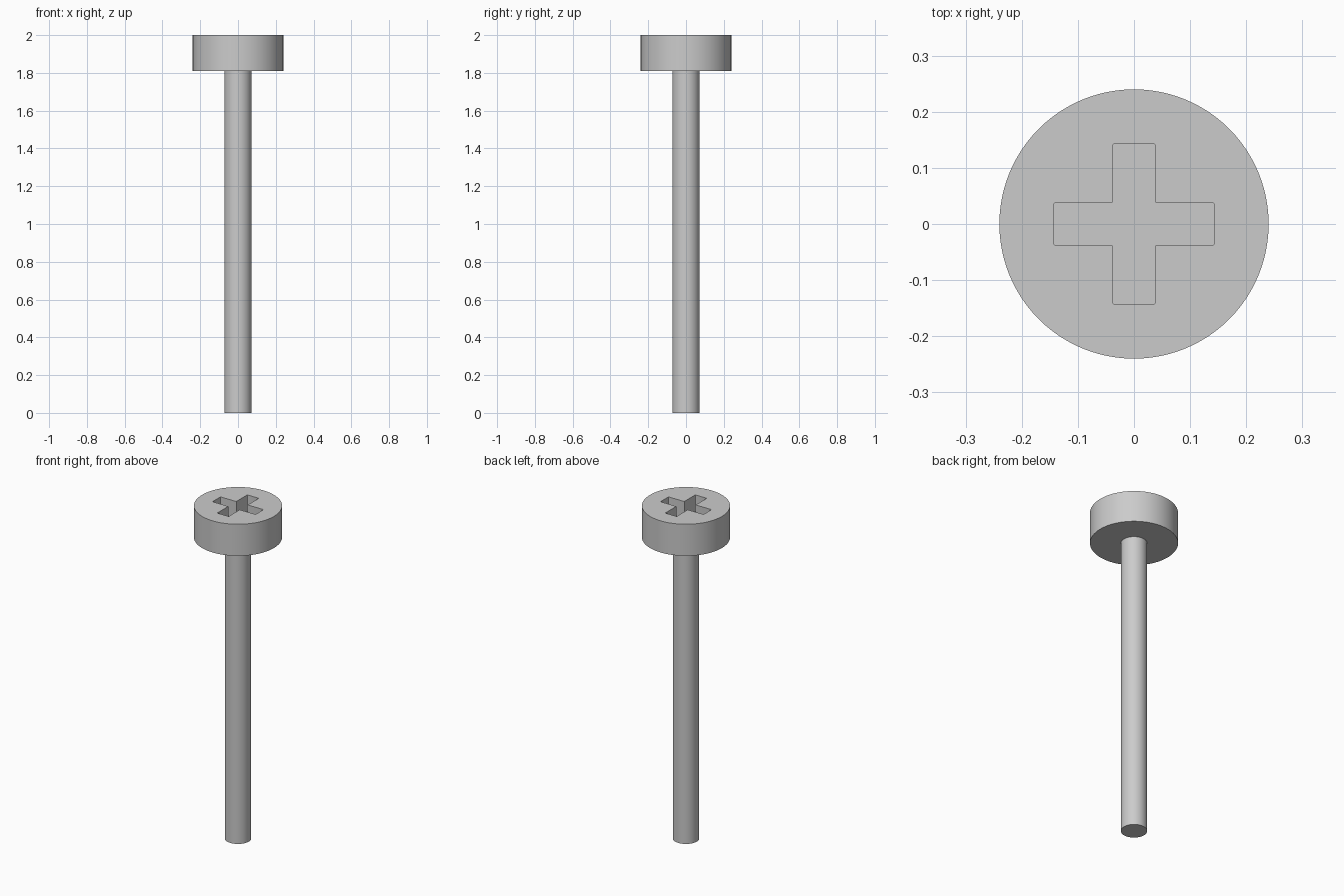
import bpy
import bmesh
from mathutils import Matrix, Vector
from math import radians

if "Cube" in bpy.data.objects:
    bpy.data.objects.remove(bpy.data.objects["Cube"])

HEAD_RADIUS, SHAFT_RADIUS = 0.24, 0.072
HEAD_BOTTOM, TOP = 1.81, 2.0
ARM_LENGTH, ARM_HALF_WIDTH, RECESS_DEPTH = 0.143, 0.038, 0.1

# Single plain steel grey
STEEL = (0.6, 0.6, 0.6, 1)
steel = bpy.data.materials.new("steel_grey")
steel.use_nodes = True
steel.diffuse_color = STEEL
steel.node_tree.nodes["Principled BSDF"].inputs["Base Color"].default_value = STEEL


def cylinder(name, radius, bottom, top):
    bpy.ops.mesh.primitive_cylinder_add(
        vertices=96, radius=radius, depth=top - bottom,
        location=(0, 0, (top + bottom) / 2))
    obj = bpy.context.object
    obj.name = name
    obj.data.materials.append(steel)
    return obj


def cross_cutter():
    """Cross-shaped prism with slightly rounded arm tips."""
    bm = bmesh.new()
    arm = [(ARM_LENGTH, -ARM_HALF_WIDTH), (ARM_LENGTH, ARM_HALF_WIDTH),
           (ARM_HALF_WIDTH, ARM_HALF_WIDTH)]
    outline = []
    for turn in range(4):
        spin = Matrix.Rotation(radians(90 * turn), 3, "Z")
        outline += [bm.verts.new(spin @ Vector((x, y, TOP - RECESS_DEPTH)))
                    for x, y in arm]
    floor = bm.faces.new(outline)
    result = bmesh.ops.extrude_face_region(bm, geom=[floor])
    lifted = [v for v in result["geom"] if isinstance(v, bmesh.types.BMVert)]
    bmesh.ops.translate(bm, verts=lifted, vec=(0, 0, RECESS_DEPTH + 0.1))
    tips = [e for e in bm.edges
            if abs(e.verts[0].co.z - e.verts[1].co.z) > 0.01
            and e.verts[0].co.xy.length > ARM_LENGTH]
    bmesh.ops.bevel(bm, geom=tips, offset=0.004, segments=3,
                    profile=0.5, affect="EDGES")
    bmesh.ops.recalc_face_normals(bm, faces=bm.faces)
    mesh = bpy.data.meshes.new("cross_cutter")
    bm.to_mesh(mesh)
    bm.free()
    mesh.materials.append(steel)
    obj = bpy.data.objects.new("cross_cutter", mesh)
    bpy.context.collection.objects.link(obj)
    obj.hide_render = True
    return obj


# Shaft and head
shaft = cylinder("shaft", SHAFT_RADIUS, 0, HEAD_BOTTOM)
head = cylinder("head", HEAD_RADIUS, HEAD_BOTTOM, TOP)

# Cross recess in the head
cutter = cross_cutter()
cut = head.modifiers.new("cross_recess", "BOOLEAN")
cut.operation = "DIFFERENCE"
cut.solver = "EXACT"
cut.object = cutter
bpy.context.view_layer.objects.active = head
bpy.ops.object.modifier_apply(modifier=cut.name)
bpy.data.objects.remove(cutter)

# Smooth sides with crisp rims
for obj in (shaft, head):
    bpy.ops.object.select_all(action="DESELECT")
    obj.select_set(True)
    bpy.context.view_layer.objects.active = obj
    bpy.ops.object.shade_smooth_by_angle(angle=radians(35))
